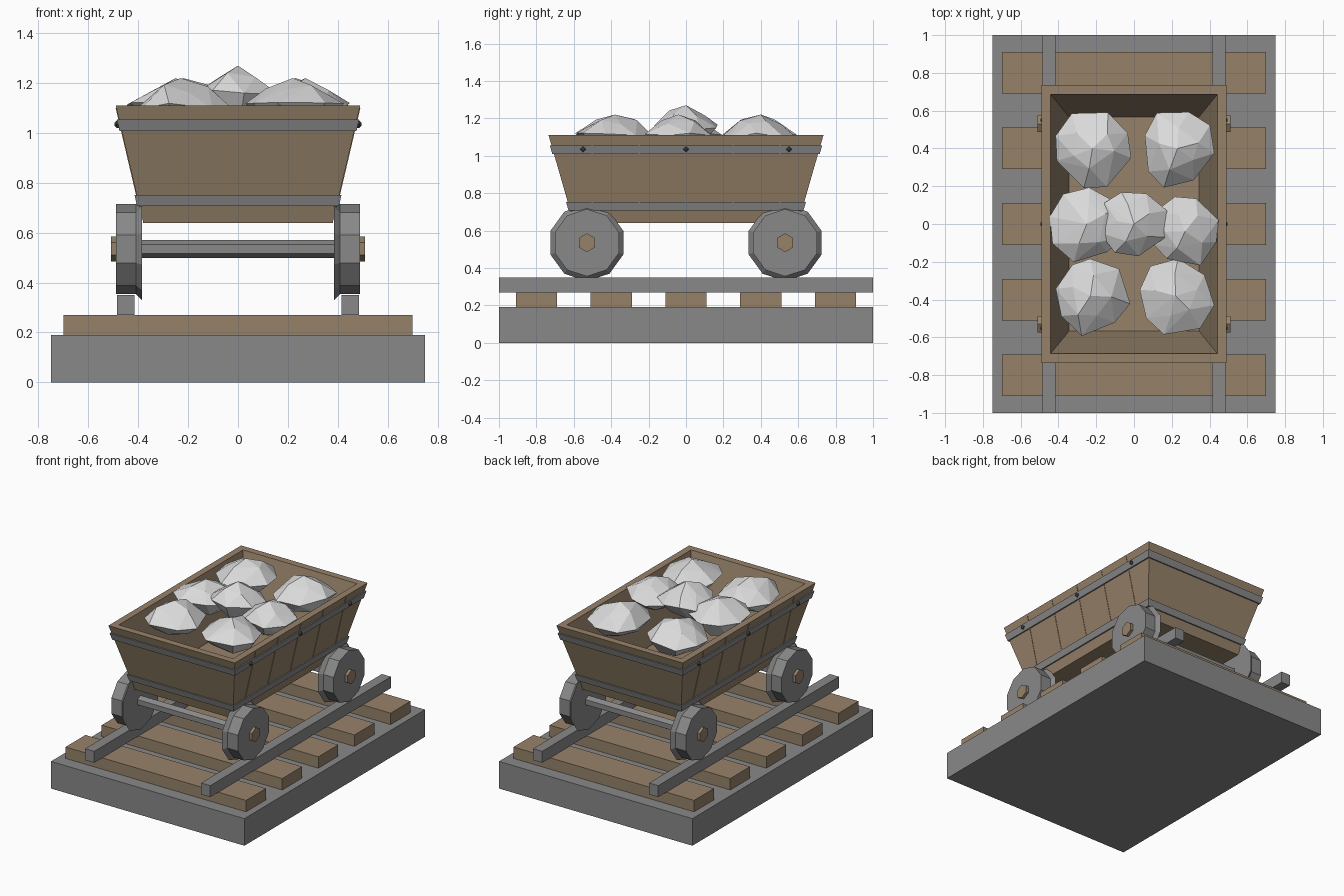
import bpy, bmesh, math, random
from mathutils import Matrix, Vector

cube = bpy.data.objects.get("Cube")
if cube:
    bpy.data.objects.remove(cube, do_unlink=True)
random.seed(4)


def material(name, r, g, b):
    m = bpy.data.materials.new(name)
    m.use_nodes = True
    m.diffuse_color = (r, g, b, 1)
    m.node_tree.nodes["Principled BSDF"].inputs["Base Color"].default_value = (r, g, b, 1)
    return m


GRAY = material("iron gray", 0.25, 0.25, 0.25)
WOOD = material("brown wood", 0.305, 0.223, 0.141)
STONE = material("pale stone", 0.70, 0.70, 0.70)
DARK = material("dark bolt", 0.08, 0.08, 0.08)


def finish(name, bm, mat):
    bmesh.ops.recalc_face_normals(bm, faces=bm.faces)
    mesh = bpy.data.meshes.new(name)
    bm.to_mesh(mesh)
    bm.free()
    mesh.materials.append(mat)
    ob = bpy.data.objects.new(name, mesh)
    bpy.context.collection.objects.link(ob)
    return ob


def box(name, center, size, mat):
    bm = bmesh.new()
    bmesh.ops.create_cube(bm, size=1, matrix=Matrix.Translation(center) @ Matrix.Diagonal((*size, 1)))
    return finish(name, bm, mat)


def loft(name, loops, mat, ring=False):
    """Skin a row of point loops; cap the ends, or join last to first for a ring."""
    bm = bmesh.new()
    rows = [[bm.verts.new(p) for p in loop] for loop in loops]
    n = len(rows[0])
    pairs = list(zip(rows, rows[1:]))
    if ring:
        pairs.append((rows[-1], rows[0]))
    else:
        bm.faces.new(rows[0])
        bm.faces.new(rows[-1])
    for a, b in pairs:
        for i in range(n):
            j = (i + 1) % n
            bm.faces.new((a[i], a[j], b[j], b[i]))
    return finish(name, bm, mat)


def turned(name, profile, sides, y, z, mat):
    """Polygonal solid along x from (x, radius) pairs, one corner pointing up."""
    loops = []
    for x, r in profile:
        angles = [math.tau * i / sides for i in range(sides)]
        loops.append([(x, y + r * math.sin(a), z + r * math.cos(a)) for a in angles])
    return loft(name, loops, mat)


# Track: slab, sleepers and rails
box("ground_slab", (0, 0, 0.095), (1.5, 2, 0.19), GRAY)
for i in range(5):
    box(f"sleeper_{i + 1}", (0, -0.8 + 0.4 * i, 0.23), (1.4, 0.22, 0.08), WOOD)
for side, label in ((1, "left"), (-1, "right")):
    box(f"{label}_rail", (side * 0.45, 0, 0.31), (0.07, 2, 0.08), GRAY)

# Wheels with inner flanges, hubs and axles
AXLE_Z = 0.535
for y, end in ((-0.53, "front"), (0.53, "back")):
    turned(f"{end}_axle", [(-0.39, 0.036), (0.39, 0.036)], 6, y, AXLE_Z, GRAY)
    for s, label in ((1, "left"), (-1, "right")):
        turned(f"{end}_{label}_wheel", [(s * 0.385, 0.205), (s * 0.41, 0.18), (s * 0.49, 0.18)],
               10, y, AXLE_Z, GRAY)
        turned(f"{end}_{label}_hub", [(s * 0.48, 0.05), (s * 0.51, 0.05)], 6, y, AXLE_Z, WOOD)


# Tapered bin
def half_x(z):
    return 0.38 + 0.234 * (z - 0.64)


def half_y(z):
    return 0.60 + 0.287 * (z - 0.64)


def rect(z, offset=0):
    x, y = half_x(z) + offset, half_y(z) + offset
    return [(x, y, z), (-x, y, z), (-x, -y, z), (x, -y, z)]


loft("cart_bin", [rect(0.64), rect(1.11), rect(1.11, -0.048), rect(0.69, -0.048)], WOOD)

# Iron bands around the bin
for name, low, high in (("lower_band", 0.707, 0.752), ("upper_band", 1.008, 1.055)):
    loft(name, [rect(low, 0.009), rect(high, 0.009), rect(high, -0.01), rect(low, -0.01)], GRAY, True)

# Plank seams and band bolts on both long sides
for s, label in ((1, "left"), (-1, "right")):
    for k in range(5):
        y = -0.5 + 0.25 * k
        loops = []
        for z in (0.75, 1.1):
            x = half_x(z)
            loops.append([(s * (x + d), y + w, z)
                          for d, w in ((-0.01, -0.004), (0.003, -0.004), (0.003, 0.004), (-0.01, 0.004))])
        loft(f"{label}_plank_seam_{k + 1}", loops, WOOD)
    for k in (-1, 0, 1):
        x = half_x(1.035)
        turned(f"{label}_bolt_{k + 2}", [(s * x, 0.016), (s * (x + 0.014), 0.016), (s * (x + 0.022), 0.007)],
               4, k * 0.55, 1.035, DARK)


# Faceted rocks
def rock(name, center, rx, ry, rz):
    bm = bmesh.new()
    for radius, height, count in ((0.0, 1.0, 1), (0.55, 0.66, 5), (1.0, 0.05, 8), (0.6, -0.65, 5), (0.0, -1.0, 1)):
        turn = random.uniform(0, math.tau)
        for i in range(count):
            a = turn + math.tau * (i + random.uniform(-0.2, 0.2)) / count
            r = radius * random.uniform(0.92, 1.08)
            h = height + (random.uniform(-0.14, 0.14) if count > 1 else 0)
            bm.verts.new(Vector(center) + Vector((rx * r * math.cos(a), ry * r * math.sin(a), rz * h)))
    hull = bmesh.ops.convex_hull(bm, input=bm.verts)
    loose = [v for v in hull["geom_interior"] if isinstance(v, bmesh.types.BMVert)]
    bmesh.ops.delete(bm, geom=loose, context="VERTS")
    return finish(name, bm, STONE)


for i, (x, y, z, r) in enumerate((
        (-0.22, 0.4, 1.1, 0.2), (0.23, 0.4, 1.1, 0.2), (-0.25, 0, 1.1, 0.195), (0, 0, 1.15, 0.18),
        (0.27, -0.04, 1.1, 0.185), (-0.23, -0.38, 1.1, 0.2), (0.22, -0.38, 1.1, 0.2))):
    rock(f"rock_{i + 1}", (x, y, z), r, r * 1.02, 0.12)
